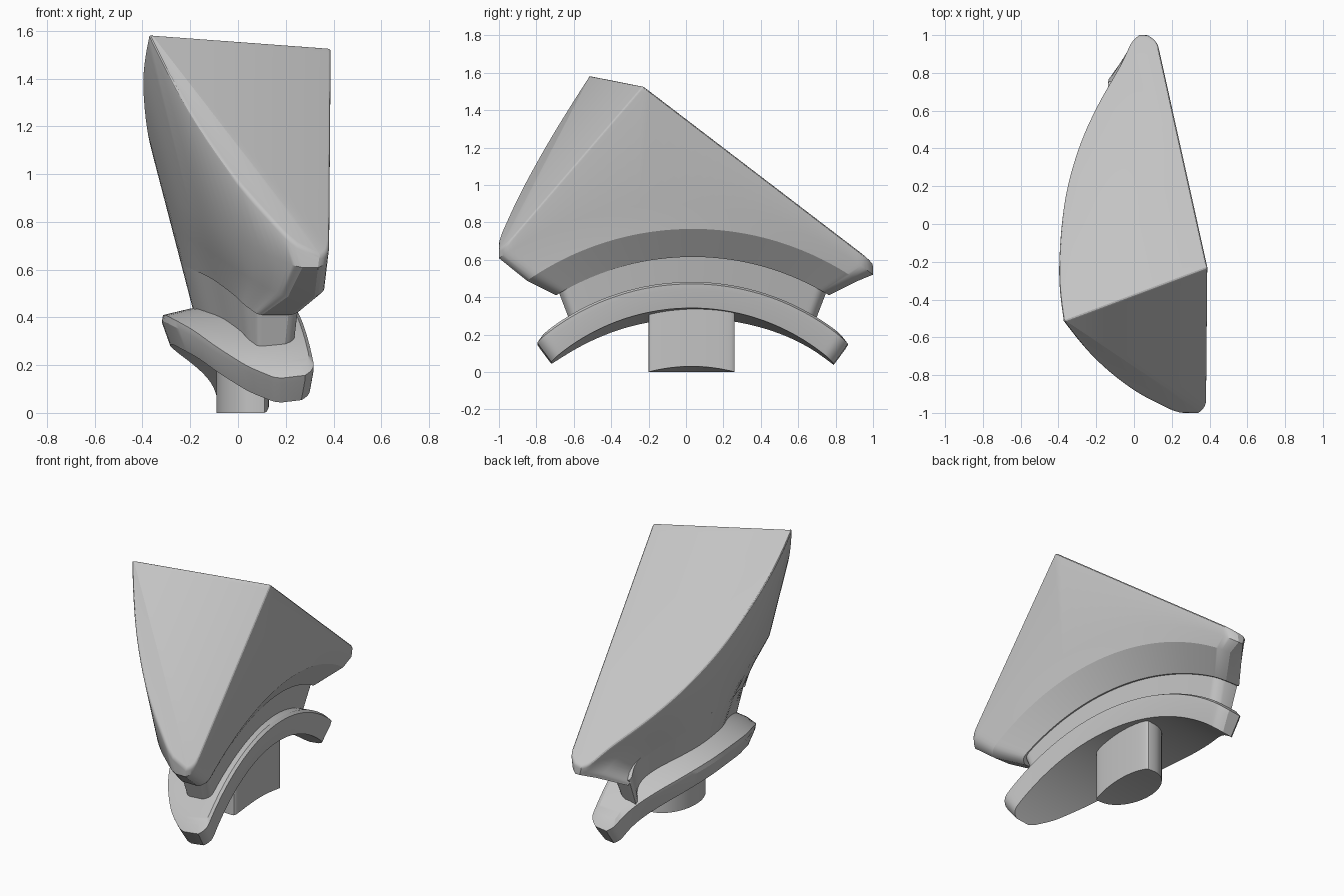
import bpy, bmesh, math
from mathutils import Vector

cube = bpy.data.objects.get("Cube")
if cube:
    bpy.data.objects.remove(cube, do_unlink=True)

grey = bpy.data.materials.new("plain grey")
grey.use_nodes = True
grey.diffuse_color = (0.55, 0.55, 0.55, 1)
grey.node_tree.nodes["Principled BSDF"].inputs["Base Color"].default_value = (0.55, 0.55, 0.55, 1)

ARC_Y, ARC_Z, REF_Z = 0.035, -0.785, 0.65

# Curved left edge of the lens outline as (x, y)
EDGE = [Vector(p) for p in (
    (0.27, -1), (0.21, -0.975), (0.079, -0.88), (-0.044, -0.72), (-0.13, -0.52), (-0.208, -0.25),
    (-0.245, 0.1), (-0.224, 0.38), (-0.16, 0.62), (-0.055, 0.87), (-0.01, 0.96), (0.035, 1))]


def smooth_path(pts, steps=5):
    """Catmull-Rom resampling of a path."""
    ext = [2 * pts[0] - pts[1]] + pts + [2 * pts[-1] - pts[-2]]
    out = []
    for a, b, c, d in zip(ext, ext[1:], ext[2:], ext[3:]):
        for k in range(steps):
            t = k / steps
            out.append(0.5 * (2 * b + (c - a) * t + (2 * a - 5 * b + 4 * c - d) * t ** 2
                              + (3 * b - a - 3 * c + d) * t ** 3))
    return out + [pts[-1]]


def right_edge(y):
    """Nearly straight right edge with rounded ends."""
    end = max(0, (abs(y) - 0.92) / 0.08)
    return 0.285 - 0.13 * (y + 0.23) - 0.045 * end ** 3


LENS = [(p.x, right_edge(p.y), p.y) for p in smooth_path(EDGE)]


def ring(radius, scale, left=0, right=0, tip=0, lean=True, tilt=0, slant=0, flat=None):
    """Left and right point rows of the lens, laid on an arc about the x axis."""
    rows = [], []
    for xl, xr, yr in LENS:
        y = yr * scale + (ARC_Y if scale < 1 else 0)
        z = flat or ARC_Z + math.sqrt(radius ** 2 - (y - ARC_Y) ** 2) + slant * y
        rise = z - REF_Z if lean else 0
        left_rise = rise if rise > 0 else rise * (1 - yr ** 4)
        b = xr + right + 0.12 * rise
        a = xl + left * (1 - yr ** 2) + tip * yr ** 6 - 0.26 * left_rise
        for row, x in zip(rows, (a, b)):
            row.append(Vector((x, y, z + tilt * (x - 0.25))))
    return rows


def loft(name, rings, cuts=()):
    """Skin rings of paired rows, close both ends, trim by planes and soften the trims."""
    bm = bmesh.new()
    loops, n = [], len(rings[0][0])
    for a, b in rings:
        loops.append([bm.verts.new(p) for p in a + b[::-1]])
    for lo, hi in zip(loops, loops[1:]):
        for i in range(2 * n):
            j = (i + 1) % (2 * n)
            bm.faces.new((lo[i], lo[j], hi[j], hi[i]))
    for lp in (loops[0], loops[-1]):
        for i in range(n - 1):
            bm.faces.new((lp[i], lp[i + 1], lp[-2 - i], lp[-1 - i]))
    for point, normal in cuts:
        bmesh.ops.bisect_plane(bm, geom=bm.verts[:] + bm.edges[:] + bm.faces[:],
                               plane_co=point, plane_no=normal, clear_outer=True)
        bmesh.ops.holes_fill(bm, edges=[e for e in bm.edges if e.is_boundary], sides=0)
    bmesh.ops.remove_doubles(bm, verts=bm.verts[:], dist=0.0005)
    bmesh.ops.recalc_face_normals(bm, faces=bm.faces[:])
    rims = {e for f in bm.faces for _, normal in cuts
            if f.normal.dot(normal.normalized()) > 0.999 for e in f.edges}
    if rims:
        bmesh.ops.bevel(bm, geom=list(rims), offset=0.014, segments=3, profile=0.5,
                        affect="EDGES", clamp_overlap=False)
    mesh = bpy.data.meshes.new(name)
    bm.to_mesh(mesh)
    bm.free()
    mesh.materials.append(grey)
    obj = bpy.data.objects.new(name, mesh)
    bpy.context.collection.objects.link(obj)
    bpy.ops.object.select_all(action="DESELECT")
    bpy.context.view_layer.objects.active = obj
    obj.select_set(True)
    bpy.ops.object.shade_smooth_by_angle(angle=math.radians(25))


# Wedge body: leaning lens block trimmed by a back and a front slope
ridge = Vector((0.39, -0.23, 1.53))
loft("wedge_body",
     [ring(1.4, 0.73, right=-0.09, tip=-0.17), ring(1.55, 0.885, tip=-0.06),
      ring(1.68, 1, slant=-0.07), ring(0, 1, flat=1.75)],
     cuts=[(ridge, Vector((-0.196, 0.721, 1))), (ridge, Vector((0.51, -1.165, 1)))])

# Neck between body and flange
loft("neck", [ring(1.2, 0.64, right=-0.1, tip=-0.17), ring(1.42, 0.72, right=-0.1, tip=-0.17)])

# Curved flange with a slanted rim and a narrow bevel on top
loft("flange", [ring(r, s, a, b, tip=-0.09, lean=False, tilt=0.12, slant=0.015)
                for r, s, a, b in (
    (1.135, 0.755, -0.04, -0.075), (1.235, 0.815, -0.075, -0.06),
    (1.262, 0.83, -0.07, -0.06), (1.275, 0.8, 0.04, -0.08))])


# Stem: D-shaped post, hollowed slightly along its flat side
def stem_ring(bottom):
    rows = [], []
    for k in range(25):
        u = -math.cos(math.pi * k / 24)
        w = max(0, 1 - u * u)
        y = 0.03 + 0.23 * u
        rows[0].append(Vector((0.07 - 0.16 * w ** 0.5, y, 0 if bottom else 0.4)))
        rows[1].append(Vector((0.1 + 0.03 * w ** 0.25, y, 0.03 * w if bottom else 0.4)))
    return rows


loft("stem", [stem_ring(True), stem_ring(False)])
